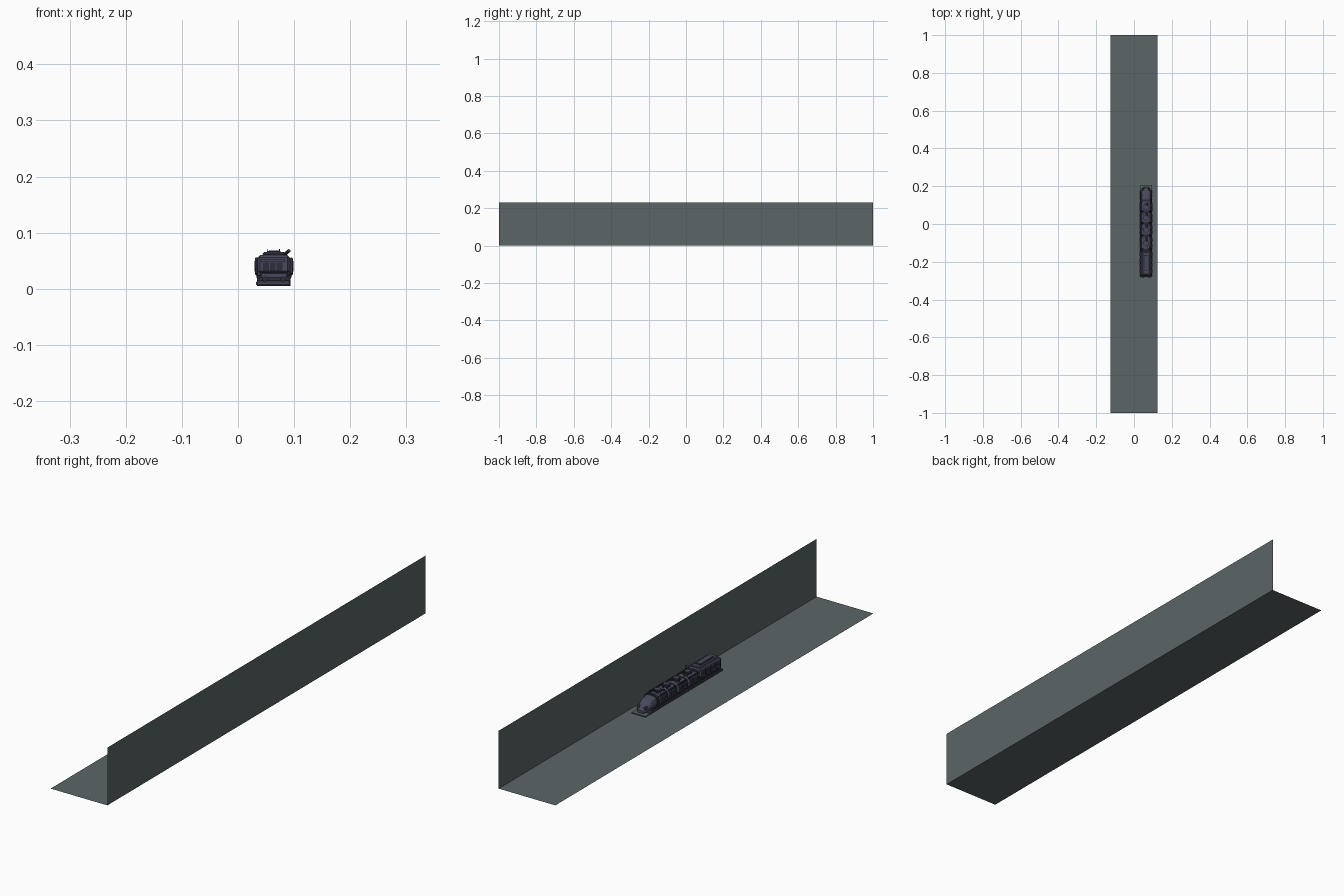
import bpy, bmesh, math, random
from mathutils import Matrix, Vector

cube = bpy.data.objects.get("Cube")
if cube:
    bpy.data.objects.remove(cube, do_unlink=True)
random.seed(4)


def material(name, r, g, b):
    m = bpy.data.materials.new(name)
    m.use_nodes = True
    m.diffuse_color = (r, g, b, 1)
    m.node_tree.nodes["Principled BSDF"].inputs["Base Color"].default_value = (r, g, b, 1)
    return m


SLATE = material("slate grey", 0.105, 0.13, 0.135)
HULL = material("blue grey", 0.062, 0.066, 0.105)
DARK = material("dark blue grey", 0.025, 0.026, 0.042)
OLIVE = material("dull olive", 0.06, 0.065, 0.05)

CX = 0.064  # centre line of the train


def finish(name, bm, mat):
    bmesh.ops.recalc_face_normals(bm, faces=bm.faces)
    mesh = bpy.data.meshes.new(name)
    bm.to_mesh(mesh)
    bm.free()
    mesh.materials.append(mat)
    ob = bpy.data.objects.new(name, mesh)
    bpy.context.collection.objects.link(ob)
    return ob


def plane(name, corners):
    bm = bmesh.new()
    bm.faces.new([bm.verts.new(c) for c in corners])
    return finish(name, bm, SLATE)


def box(name, x, y, z, mat=HULL, bevel=0.0):
    """Box from (low, high) ranges; x is measured from the centre line."""
    bm = bmesh.new()
    bmesh.ops.create_cube(bm, size=1)
    for v in bm.verts:
        v.co = [r[0] + (c + 0.5) * (r[1] - r[0]) for c, r in zip(v.co, (x, y, z))]
        v.co.x += CX
    if bevel:
        bmesh.ops.bevel(bm, geom=bm.edges[:], offset=bevel, segments=1, affect='EDGES')
    return finish(name, bm, mat)


def rod(name, start, end, radius, mat=DARK, sides=10):
    a, b = Vector(start), Vector(end)
    bm = bmesh.new()
    turn = (b - a).to_track_quat('Z', 'Y').to_matrix().to_4x4()
    shift = Matrix.Translation((a + b) / 2 + Vector((CX, 0, 0)))
    bmesh.ops.create_cone(bm, cap_ends=True, segments=sides, radius1=radius,
                          radius2=radius, depth=(b - a).length, matrix=shift @ turn)
    return finish(name, bm, mat)


def loft(name, sections, mat=HULL):
    """Skin of chamfered arches: each section is y, half width, bottom, top."""
    bm = bmesh.new()
    rings = []
    for y, w, lo, hi in sections:
        h = hi - lo
        half = [(w * 0.85, lo), (w, lo + h * 0.15), (w, lo + h * 0.6),
                (w * 0.85, lo + h * 0.85), (w * 0.5, hi)]
        pts = half + [(-px, pz) for px, pz in reversed(half)]
        rings.append([bm.verts.new((CX + px, y, pz)) for px, pz in pts])
    for a, b in zip(rings, rings[1:]):
        for i in range(len(a)):
            j = (i + 1) % len(a)
            bm.faces.new((a[i], a[j], b[j], b[i]))
    bm.faces.new(rings[0])
    bm.faces.new(rings[-1])
    return finish(name, bm, mat)


# Floor and side wall
plane("floor", [(-0.125, -1, 0), (0.125, -1, 0), (0.125, 1, 0), (-0.125, 1, 0)])
plane("wall", [(0.125, -1, 0), (0.125, 1, 0), (0.125, 1, 0.23), (0.125, -1, 0.23)])

# Undercarriage, with a plate sticking out under the nose
box("nose_plate", (-0.03, 0.03), (0.12, 0.207), (0.005, 0.009), SLATE)
box("chassis", (-0.032, 0.03), (-0.28, 0.18), (0.005, 0.015), HULL, 0.003)
box("waist", (-0.025, 0.025), (-0.272, 0.165), (0.015, 0.032), DARK)
for i in range(22):
    y = -0.262 + i * 0.02
    for s in (-1, 1):
        rod("wheel", (s * 0.024, y, 0.017), (s * 0.03, y, 0.017), 0.008)

# Rounded, sloping nose
loft("nose", [(0.105, 0.028, 0.013, 0.058), (0.135, 0.028, 0.013, 0.055),
              (0.16, 0.026, 0.012, 0.047), (0.182, 0.021, 0.011, 0.034),
              (0.196, 0.012, 0.01, 0.021)])
loft("nose_collar", [(0.12, 0.031, 0.013, 0.061), (0.13, 0.031, 0.013, 0.061)], DARK)
for s in (-1, 1):
    rod("nose_lamp", (s * 0.015, 0.165, 0.03), (s * 0.015, 0.19, 0.028), 0.006, OLIVE)

# Middle cars with side armour, roof turrets and guns
for y0, y1 in ((0.065, 0.112), (0.005, 0.06), (-0.062, 0.0), (-0.135, -0.067)):
    mid = (y0 + y1) / 2
    loft("car_body", [(y0, 0.025, 0.016, 0.054), (y0 + 0.006, 0.029, 0.016, 0.058),
                      (y1 - 0.006, 0.029, 0.016, 0.058), (y1, 0.025, 0.016, 0.054)])
    for s in (-1, 1):
        for k in (-1, 1):
            yc = mid + k * (y1 - y0) * 0.22
            box("side_armour", sorted((s * 0.028, s * 0.034)), (yc - 0.01, yc + 0.01),
                (0.024, 0.049), HULL, 0.002)
            box("side_vent", sorted((s * 0.034, s * 0.0345)), (yc - 0.006, yc + 0.006),
                (0.031, 0.043), DARK)
        rod("side_pipe", (s * 0.026, y0 + 0.004, 0.053), (s * 0.026, y1 - 0.004, 0.053), 0.003)
    rod("turret_ring", (0, mid, 0.056), (0, mid, 0.061), 0.016, DARK, 14)
    rod("turret", (0, mid, 0.061), (0, mid, 0.066), 0.012, HULL, 14)
    for s in (-1, 1):
        rod("gun", (s * 0.005, mid, 0.064), (s * 0.005, y1, 0.066), 0.0018, OLIVE)
    for _ in range(8):
        x = random.uniform(-0.02, 0.016)
        y = random.uniform(y0 + 0.003, y1 - 0.011)
        box("roof_fitting", (x, x + 0.005), (y, y + 0.008),
            (0.052, random.uniform(0.059, 0.063)), random.choice((HULL, DARK, OLIVE)))
box("coupling", (-0.018, 0.018), (-0.15, 0.115), (0.02, 0.05), DARK)

# Tall rear carriage
box("carriage", (-0.029, 0.028), (-0.275, -0.142), (0.028, 0.06), HULL, 0.004)
box("carriage_roof", (-0.02, 0.02), (-0.268, -0.148), (0.058, 0.066), HULL, 0.003)
box("roof_hatch", (-0.012, 0.012), (-0.25, -0.165), (0.066, 0.0675), DARK)
box("hatch_cover", (-0.009, 0.009), (-0.245, -0.17), (0.0675, 0.0685), HULL)
for i in range(4):
    y = -0.262 + i * 0.03
    for s in (-1, 1):
        box("side_panel", sorted((s * 0.028, s * 0.034)), (y, y + 0.024),
            (0.026, 0.056), HULL, 0.002)
        box("side_slot", sorted((s * 0.034, s * 0.0345)), (y + 0.004, y + 0.02),
            (0.038, 0.05), DARK)

# End face: window slots, frame and buffer steps
for x in (-0.019, -0.007, 0.005):
    box("end_window", (x, x + 0.01), (-0.2765, -0.274), (0.032, 0.047), DARK)
box("end_brow", (-0.023, 0.02), (-0.279, -0.27), (0.048, 0.052))
box("end_step", (-0.022, 0.022), (-0.28, -0.27), (0.02, 0.027))
for s in (-1, 1):
    rod("buffer", (s * 0.016, -0.274, 0.018), (s * 0.016, -0.282, 0.018), 0.005)

# Roof masts and a tilted spotlight
for x in (-0.012, 0.01):
    rod("mast", (x, -0.2, 0.064), (x, -0.2, 0.071), 0.0008, DARK, 6)
rod("spotlight", (0.02, -0.12, 0.062), (0.027, -0.13, 0.068), 0.003, OLIVE)
